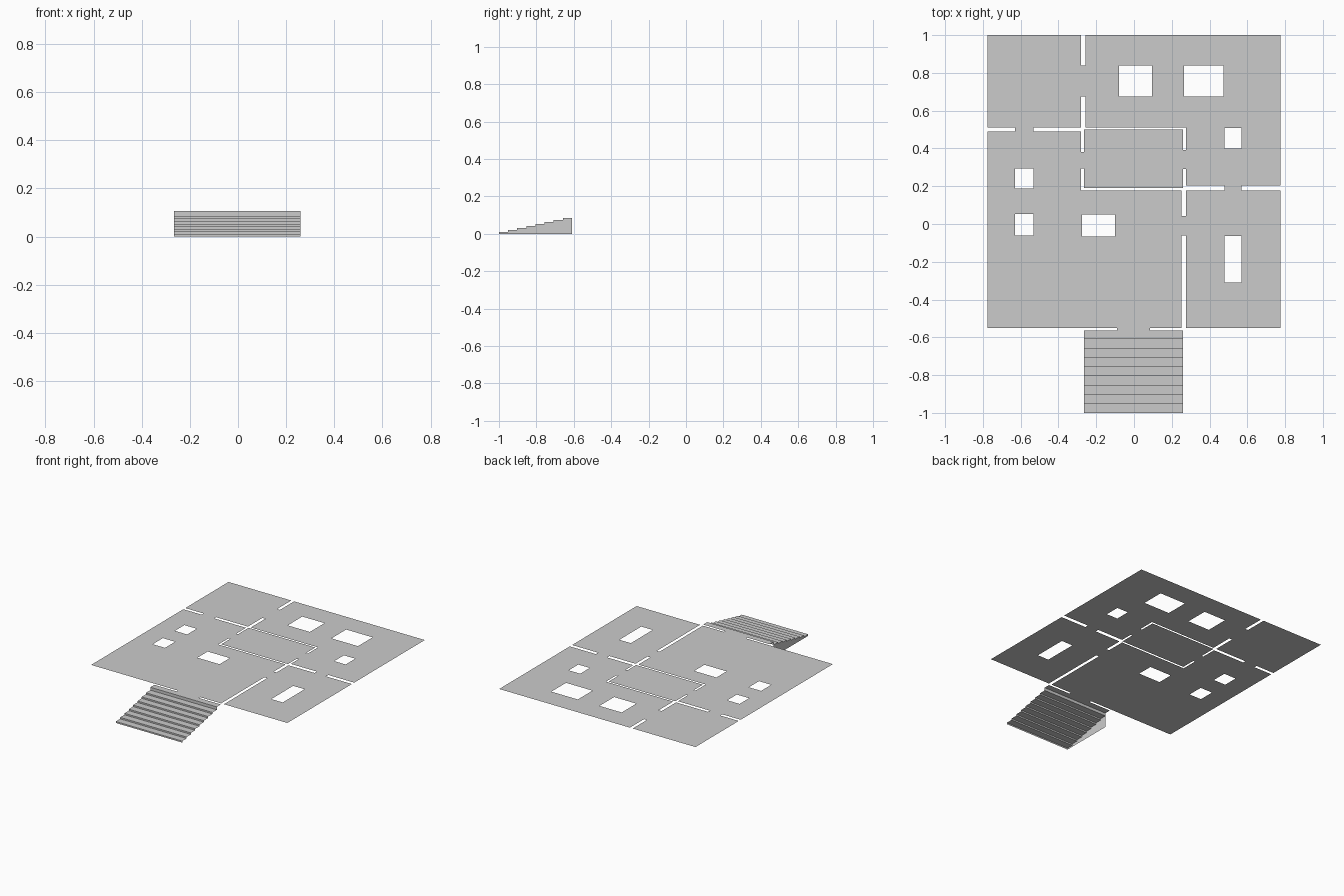
import bpy, bmesh

if "Cube" in bpy.data.objects:
    bpy.data.objects.remove(bpy.data.objects["Cube"])

FLOOR_Z = 0.106
STAIR_X0, STAIR_X1 = -0.265, 0.26

def finish(bm, name):
    mesh = bpy.data.meshes.new(name)
    bm.to_mesh(mesh)
    bm.free()
    obj = bpy.data.objects.new(name, mesh)
    bpy.context.collection.objects.link(obj)
    return obj

def inside(x, y, rects):
    return any(a < x < b and c < y < d for a, b, c, d in rects)

def sheet(name, solids, voids, z):
    """Flat sheet: union of solid rectangles minus void rectangles (x0, x1, y0, y1)."""
    rects = solids + voids
    xs = sorted({v for r in rects for v in r[:2]})
    ys = sorted({v for r in rects for v in r[2:]})
    bm = bmesh.new()
    for x0, x1 in zip(xs, xs[1:]):
        for y0, y1 in zip(ys, ys[1:]):
            cx, cy = (x0 + x1) / 2, (y0 + y1) / 2
            if inside(cx, cy, solids) and not inside(cx, cy, voids):
                bm.faces.new([bm.verts.new((x, y, z)) for x, y in
                              ((x0, y0), (x1, y0), (x1, y1), (x0, y1))])
    bmesh.ops.remove_doubles(bm, verts=bm.verts, dist=1e-5)
    return finish(bm, name)

# Floor slab, front doorway strip and stair landing
slabs = [
    (-0.775, 0.775, -0.55, 1.0),
    (-0.09, 0.085, -0.565, -0.55),
    (STAIR_X0, STAIR_X1, -0.61, -0.565),
]

# Slots where the walls stand, interrupted at doorways
wall_slots = [
    (-0.28, -0.257, 0.84, 1.0), (-0.28, -0.257, 0.675, 0.512),
    (-0.775, -0.63, 0.49, 0.512), (-0.532, -0.28, 0.49, 0.512),
    (-0.28, 0.274, 0.5, 0.512),
    (0.26, 0.274, 0.393, 0.512), (-0.28, -0.266, 0.38, 0.512),
    (-0.28, -0.266, 0.178, 0.293), (-0.28, 0.274, 0.178, 0.191),
    (0.26, 0.274, 0.178, 0.29),
    (0.274, 0.48, 0.178, 0.204), (0.57, 0.775, 0.178, 0.204),
    (0.252, 0.274, 0.043, 0.178), (0.252, 0.274, -0.55, -0.062),
]
wall_slots = [(a, b, min(c, d), max(c, d)) for a, b, c, d in wall_slots]

# Rectangular floor openings
openings = [
    (-0.08, 0.095, 0.675, 0.84), (0.266, 0.475, 0.675, 0.84),
    (0.48, 0.57, 0.4, 0.508), (-0.63, -0.533, 0.188, 0.295),
    (-0.63, -0.533, -0.062, 0.052), (-0.275, -0.1, -0.065, 0.05),
    (0.48, 0.57, -0.31, -0.063),
]
sheet("floor", slabs, wall_slots + openings, FLOOR_Z)

# Front steps: open ribbon of risers and treads up to the landing
STEPS = 8
RUN, RISE = 0.39 / STEPS, 0.085 / STEPS
profile = [(-1.0, 0.0)]
for i in range(STEPS):
    profile += [(-1 + i * RUN, (i + 1) * RISE), (-1 + (i + 1) * RUN, (i + 1) * RISE)]

bm = bmesh.new()
ribbon = profile + [(-0.61, FLOOR_Z)]
left = [bm.verts.new((STAIR_X0, y, z)) for y, z in ribbon]
right = [bm.verts.new((STAIR_X1, y, z)) for y, z in ribbon]
for i in range(len(ribbon) - 1):
    bm.faces.new((left[i], right[i], right[i + 1], left[i + 1]))
finish(bm, "front_steps")

# Stepped side panel closing the left of the stairs
bm = bmesh.new()
outline = profile + [(-0.61, 0.0)]
bm.faces.new([bm.verts.new((STAIR_X0, y, z)) for y, z in outline])
finish(bm, "stair_side_panel")
